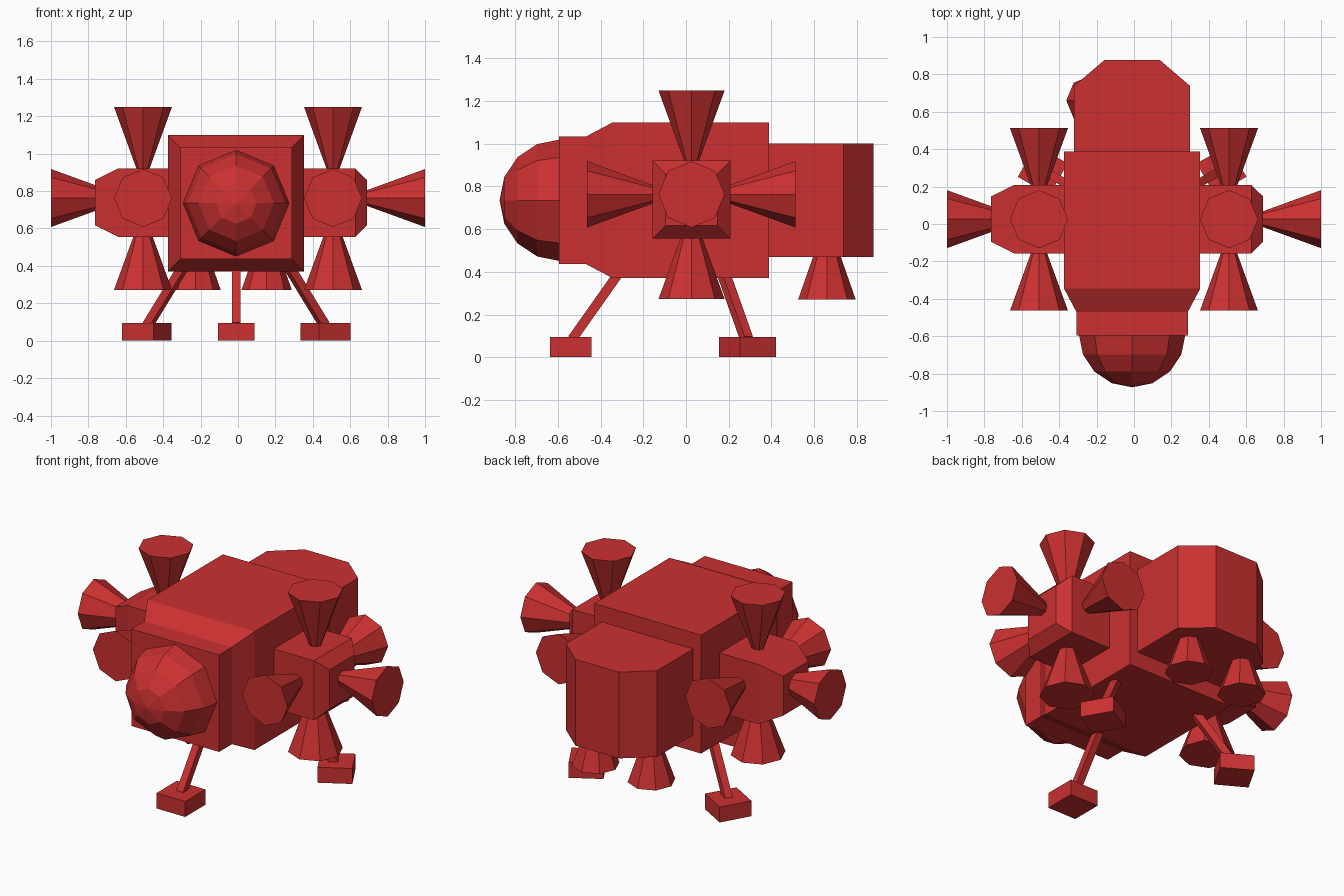
import bpy, bmesh
from math import radians, cos, sin, pi
from mathutils import Vector, Matrix

if "Cube" in bpy.data.objects:
    bpy.data.objects.remove(bpy.data.objects["Cube"])

CX = -0.01  # hull centre line
red = bpy.data.materials.new("red_paint")
red.diffuse_color = (0.6, 0.03, 0.03, 1)
red.use_nodes = True
red.node_tree.nodes["Principled BSDF"].inputs["Base Color"].default_value = red.diffuse_color


def finish(name, bm):
    bmesh.ops.recalc_face_normals(bm, faces=bm.faces[:])
    me = bpy.data.meshes.new(name)
    bm.to_mesh(me)
    bm.free()
    me.materials.append(red)
    ob = bpy.data.objects.new(name, me)
    bpy.context.collection.objects.link(ob)
    return ob


def loft(name, rings):
    """Skin a list of equal-length point rings and cap both ends."""
    bm = bmesh.new()
    vs = [[bm.verts.new(p) for p in r] for r in rings]
    n = len(vs[0])
    for a, b in zip(vs, vs[1:]):
        for i in range(n):
            j = (i + 1) % n
            bm.faces.new((a[i], a[j], b[j], b[i]))
    bm.faces.new(vs[0])
    bm.faces.new(vs[-1])
    return finish(name, bm)


def nozzle(name, mouth, direction, r=0.155, r_throat=0.035, length=0.33):
    """Eight-sided cone whose wide end is centred on mouth, facing direction."""
    d = Vector(direction)
    bm = bmesh.new()
    bmesh.ops.create_cone(bm, cap_ends=True, segments=8, radius1=r_throat,
                          radius2=r, depth=length)
    rot = d.to_track_quat('Z', 'Y').to_matrix().to_4x4()
    bm.transform(Matrix.Translation(Vector(mouth) - d * length / 2) @ rot)
    return finish(name, bm)


def box(name, size, matrix):
    bm = bmesh.new()
    bmesh.ops.create_cube(bm, size=1)
    bm.transform(matrix @ Matrix.Diagonal((*size, 1)))
    return finish(name, bm)


# Main hull: square section, stepped in towards the nose
def square(y, h):
    return [(CX + sx * h, y, 0.735 + sz * h)
            for sx, sz in ((-1, -1), (1, -1), (1, 1), (-1, 1))]


loft("main_hull", [square(-0.595, 0.298), square(-0.47, 0.298),
                   square(-0.345, 0.364), square(0.388, 0.364)])

# Faceted nose dome: half sphere, pole forward
bm = bmesh.new()
bmesh.ops.create_uvsphere(bm, u_segments=8, v_segments=8, radius=0.285)
bmesh.ops.bisect_plane(bm, geom=bm.verts[:] + bm.edges[:] + bm.faces[:],
                       plane_co=(0, 0, -0.02), plane_no=(0, 0, -1), clear_outer=True)
bm.transform(Matrix.Translation((CX, -0.588, 0.735)) @ Matrix.Rotation(radians(90), 4, 'X'))
finish("nose_dome", bm)

# Rear block with chamfered back corners
outline = [(-0.31, 0.36), (0.31, 0.36), (0.31, 0.738), (0.148, 0.877),
           (-0.148, 0.877), (-0.31, 0.738)]
loft("rear_block", [[(CX + x, y, z) for x, y in outline] for z in (0.47, 1.0)])

# Downward nozzles under the rear block
for side, x in (("left", -0.227), ("right", 0.153)):
    nozzle("rear_nozzle_" + side, (x, 0.66, 0.27), (0, 0, -1), 0.135, 0.03, 0.3)

# Side pods, each with five nozzles
PY, PZ = 0.026, 0.763
for side, s, x_edge, x_end in (("left", -1, 0.64, 0.765), ("right", 1, 0.627, 0.69)):
    def pod_ring(x, h):
        return [(s * x, PY + sy * h, 0.738 + sz * h)
                for sy, sz in ((-1, -1), (1, -1), (1, 1), (-1, 1))]

    loft("side_pod_" + side, [pod_ring(0.33, 0.183), pod_ring(x_edge, 0.183),
                              pod_ring(x_end, 0.121)])
    px = s * 0.508
    for part, mouth, d in (
            ("up", (px, PY, 1.25), (0, 0, 1)),
            ("down", (px, PY, 0.272), (0, 0, -1)),
            ("front", (px, -0.463, PZ), (0, -1, 0)),
            ("back", (px, 0.512, PZ), (0, 1, 0)),
            ("outer", (s, PY, PZ), (s, 0, 0))):
        nozzle(f"pod_nozzle_{side}_{part}", mouth, d)

# Three landing legs spaced 120 degrees apart: slanted strut and foot pad
for name, deg in (("front", 0), ("right", 120), ("left", 240)):
    turn = Matrix.Translation((CX, 0.012, 0)) @ Matrix.Rotation(radians(deg), 4, 'Z')
    box(name + "_foot", (0.195, 0.195, 0.095),
        turn @ Matrix.Translation((0, -0.552, 0.0475)))
    low, high = Vector((0, -0.545, 0.085)), Vector((0, -0.28, 0.46))
    axis = high - low
    tilt = axis.to_track_quat('Z', 'Y').to_matrix().to_4x4()
    box(name + "_strut", (0.045, 0.045, axis.length),
        turn @ Matrix.Translation((low + high) / 2) @ tilt)
